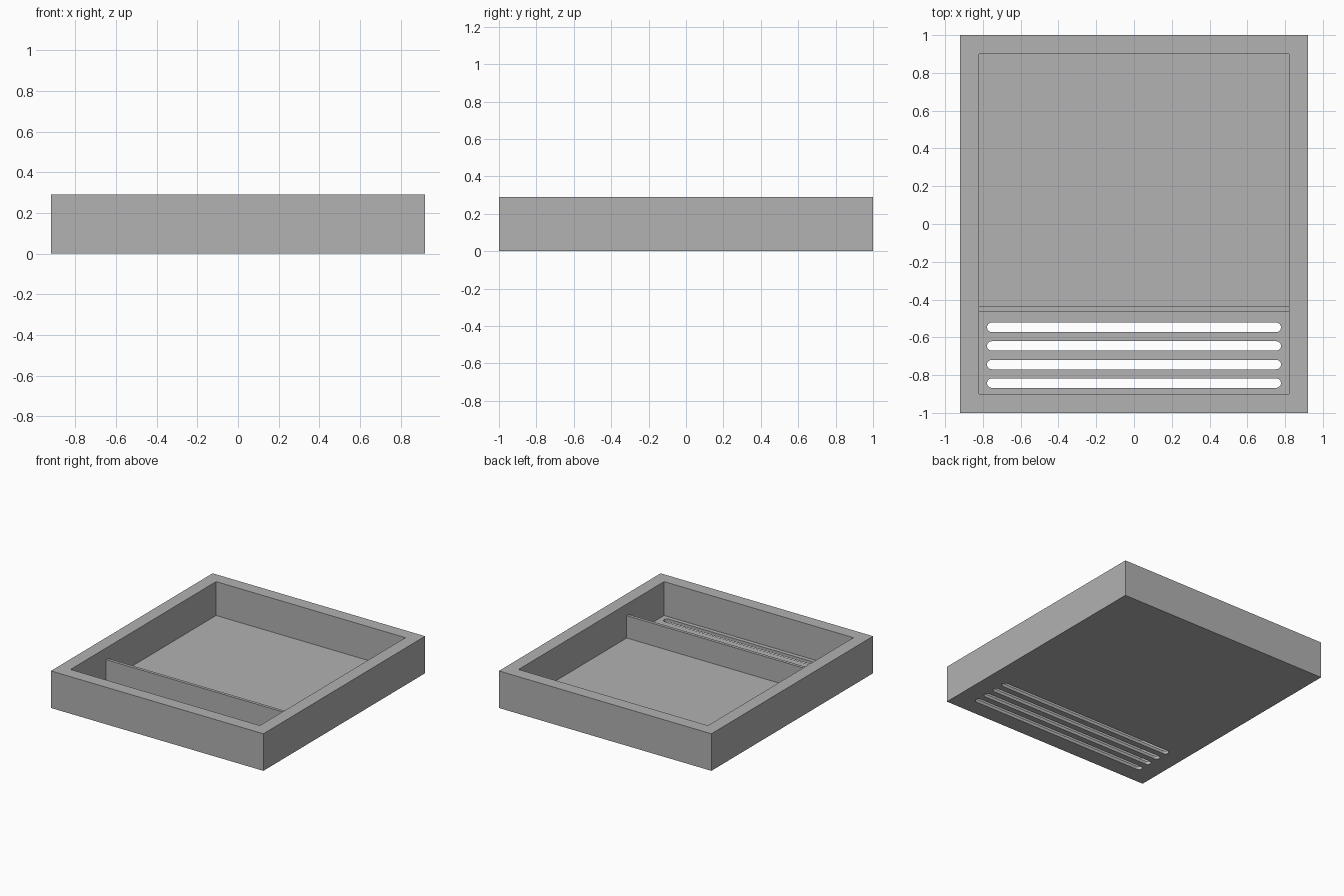
import bpy
import bmesh
from math import pi, cos, sin

W, D, H = 1.84, 2.0, 0.29        # outer size
WALL, FLOOR = 0.1, 0.025         # thicknesses
SLOT_R, SLOT_HALF = 0.025, 0.778

cube = bpy.data.objects.get("Cube")
if cube:
    bpy.data.objects.remove(cube, do_unlink=True)

grey = bpy.data.materials.new("plain grey")
grey.use_nodes = True
colour = (0.445, 0.445, 0.445, 1)
grey.diffuse_color = colour
grey.node_tree.nodes["Principled BSDF"].inputs["Base Color"].default_value = colour


def prism(name, outline, z0, z1):
    """Extrude a flat outline from z0 up to z1."""
    bm = bmesh.new()
    face = bm.faces.new([bm.verts.new((x, y, z0)) for x, y in outline])
    top = bmesh.ops.extrude_face_region(bm, geom=[face])["geom"]
    bmesh.ops.translate(bm, vec=(0, 0, z1 - z0),
                        verts=[v for v in top if isinstance(v, bmesh.types.BMVert)])
    bmesh.ops.recalc_face_normals(bm, faces=bm.faces)
    mesh = bpy.data.meshes.new(name)
    bm.to_mesh(mesh)
    bm.free()
    mesh.materials.append(grey)
    obj = bpy.data.objects.new(name, mesh)
    bpy.context.collection.objects.link(obj)
    return obj


def rectangle(x0, x1, y0, y1):
    return [(x0, y0), (x1, y0), (x1, y1), (x0, y1)]


def stadium(y, half, r, steps=12):
    """Long slot outline with round ends."""
    points = []
    for side in (1, -1):
        for i in range(steps + 1):
            a = -pi / 2 + pi * i / steps
            points.append((side * (half - r + r * cos(a)), y + side * r * sin(a)))
    return points


def cut(target, cutter):
    mod = target.modifiers.new("cut", 'BOOLEAN')
    mod.operation = 'DIFFERENCE'
    mod.solver = 'EXACT'
    mod.object = cutter
    bpy.context.view_layer.objects.active = target
    bpy.ops.object.modifier_apply(modifier=mod.name)
    bpy.data.objects.remove(cutter, do_unlink=True)


# Open tray with thick walls and a thin floor
tray = prism("tray", rectangle(-W / 2, W / 2, -D / 2, D / 2), 0, H)
ix, iy = W / 2 - WALL, D / 2 - WALL
cut(tray, prism("cavity_cutter", rectangle(-ix, ix, -iy, iy), FLOOR, H + 0.1))

# Four vent slots through the floor of the front compartment
for i in range(4):
    outline = stadium(-0.547 - 0.0985 * i, SLOT_HALF, SLOT_R)
    cut(tray, prism("slot_cutter", outline, -0.1, FLOOR + 0.1))

# Low divider between the front and rear compartments
prism("divider", rectangle(-ix, ix, -0.462, -0.438), FLOOR, 0.2)
